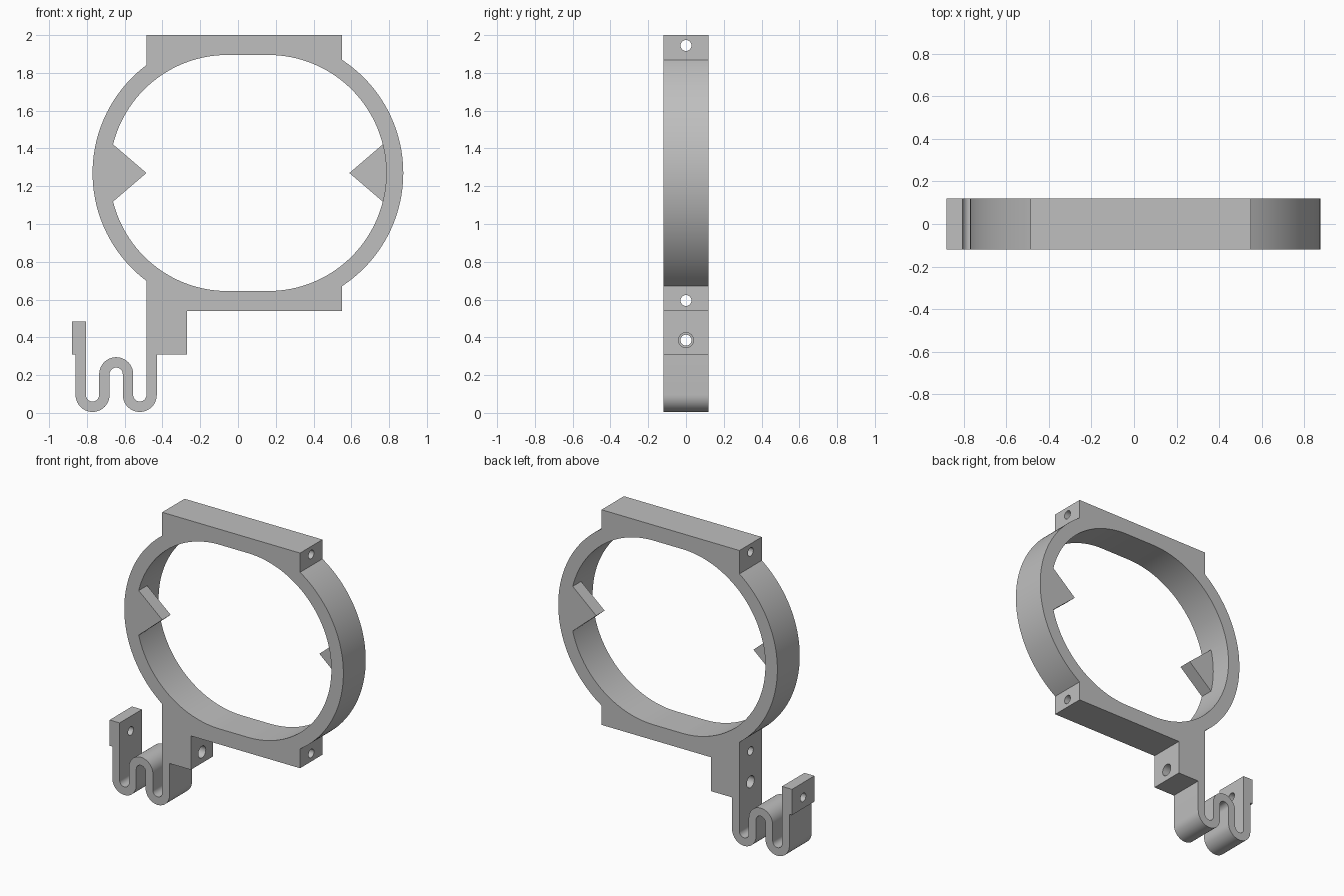
import bpy, bmesh
from math import sin, cos, asin, pi, radians

if "Cube" in bpy.data.objects:
    bpy.data.objects.remove(bpy.data.objects["Cube"], do_unlink=True)

grey = bpy.data.materials.new("plain grey")
grey.use_nodes = True
GREY = (0.52, 0.52, 0.52, 1)
grey.diffuse_color = GREY
grey.node_tree.nodes["Principled BSDF"].inputs["Base Color"].default_value = GREY

HALF = 0.12                     # half depth of the body
MID = 1.27                      # height of the ring centre
LEFT, RIGHT = -0.055, 0.16      # centres of the two ring halves
R_OUT, R_IN = 0.715, 0.625
FLANGE_L, FLANGE_R = -0.485, 0.55


def arc(cx, cz, r, a0, a1, n):
    return [(cx + r * cos(a0 + (a1 - a0) * i / n),
             cz + r * sin(a0 + (a1 - a0) * i / n)) for i in range(n + 1)]


def prism(name, outline, y0, y1):
    """Extrude an x-z outline from y0 to y1."""
    bm = bmesh.new()
    face = bm.faces.new([bm.verts.new((x, y0, z)) for x, z in outline])
    new = bmesh.ops.extrude_face_region(bm, geom=[face])["geom"]
    bmesh.ops.translate(bm, vec=(0, y1 - y0, 0),
                        verts=[v for v in new if isinstance(v, bmesh.types.BMVert)])
    bmesh.ops.recalc_face_normals(bm, faces=bm.faces)
    mesh = bpy.data.meshes.new(name)
    bm.to_mesh(mesh)
    bm.free()
    mesh.materials.append(grey)
    obj = bpy.data.objects.new(name, mesh)
    bpy.context.collection.objects.link(obj)
    return obj


def combine(target, tool, operation):
    """Apply a boolean, then discard the tool."""
    bpy.ops.object.select_all(action="DESELECT")
    bpy.context.view_layer.objects.active = target
    target.select_set(True)
    mod = target.modifiers.new(operation.lower(), "BOOLEAN")
    mod.operation, mod.solver, mod.object = operation, "EXACT", tool
    bpy.ops.object.modifier_apply(modifier=mod.name)
    bpy.data.objects.remove(tool, do_unlink=True)


# Outer outline: ring, flanges, screw block and folded spring
a_r = asin(((R_OUT ** 2 - (FLANGE_R - RIGHT) ** 2) ** 0.5) / R_OUT)
a_l = asin(((R_OUT ** 2 - (LEFT - FLANGE_L) ** 2) ** 0.5) / R_OUT)
big, small = 0.09, 0.035
bend1, bend2, bend3 = -0.52, -0.645, -0.77
low, high = 0.095, 0.205

outline = arc(RIGHT, MID, R_OUT, -a_r, a_r, 56)
outline += [(FLANGE_R, 2.0), (FLANGE_L, 2.0)]
outline += arc(LEFT, MID, R_OUT, pi - a_l, pi + a_l, 56)
outline += arc(bend1, low, small, 0, -pi, 16)
outline += arc(bend2, high, big, 0, pi, 20)
outline += arc(bend3, low, small, 0, -pi, 16)
outline += [(-0.805, 0.485), (-0.88, 0.485), (-0.88, 0.31), (-0.86, 0.31)]
outline += arc(bend3, low, big, pi, 2 * pi, 20)
outline += arc(bend2, high, small, pi, 0, 16)
outline += arc(bend1, low, big, pi, 2 * pi, 20)
outline += [(-0.43, 0.31), (-0.27, 0.31), (-0.27, 0.54), (FLANGE_R, 0.54)]
body = prism("clamp_frame", outline, -HALF, HALF)

# Rounded opening
opening = arc(RIGHT, MID, R_IN, -pi / 2, pi / 2, 64)
opening += arc(LEFT, MID, R_IN, pi / 2, 3 * pi / 2, 64)
combine(body, prism("opening_cutter", opening, -0.3, 0.3), "DIFFERENCE")

# Pointed teeth: one flush with the front, one flush with the back
for name, tip, way, y0, y1 in (("right_tooth", -0.485, -1, -HALF, -0.03),
                               ("left_tooth", 0.59, 1, 0.03, HALF)):
    base = tip + way * 0.225
    tooth = prism(name, [(tip, MID), (base, MID + 0.193), (base, MID - 0.193)], y0, y1)
    combine(body, tooth, "UNION")

# Screw holes running sideways: top flange, bottom flange, block, spring tab
for x, z, r, length in ((0.03, 1.945, 0.029, 1.3), (0.03, 0.595, 0.029, 1.3),
                        (-0.38, 0.385, 0.04, 0.3), (-0.84, 0.385, 0.029, 0.2)):
    bpy.ops.mesh.primitive_cylinder_add(vertices=32, radius=r, depth=length,
                                        location=(x, 0, z), rotation=(0, pi / 2, 0))
    drill = bpy.context.object
    drill.data.materials.append(grey)
    combine(body, drill, "DIFFERENCE")

bpy.ops.object.select_all(action="DESELECT")
body.select_set(True)
bpy.context.view_layer.objects.active = body
bpy.ops.object.shade_smooth_by_angle(angle=radians(25))
